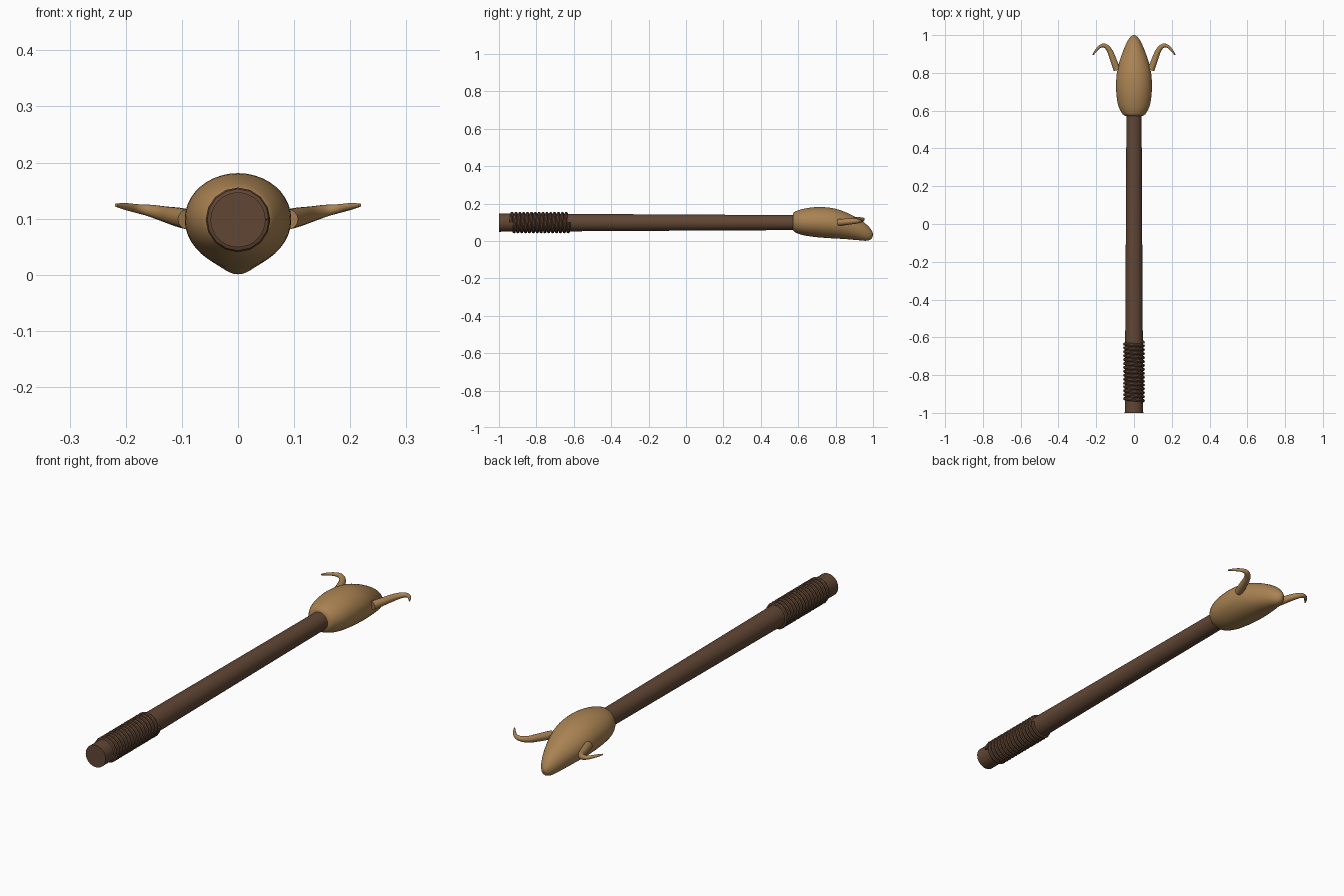
import bpy, bmesh
from math import sin, cos, pi, radians
from mathutils import Vector

cube = bpy.data.objects.get("Cube")
if cube:
    bpy.data.objects.remove(cube)

AXIS_Z = 0.098


def material(name, rgb):
    m = bpy.data.materials.new(name)
    m.use_nodes = True
    m.diffuse_color = (*rgb, 1)
    bsdf = next(n for n in m.node_tree.nodes if n.type == 'BSDF_PRINCIPLED')
    bsdf.inputs["Base Color"].default_value = (*rgb, 1)
    return m


dark_wood = material("dark wood", (0.12, 0.062, 0.035))
tan_bone = material("tan bone", (0.40, 0.225, 0.085))


def spline(points, steps):
    """Smooth Catmull-Rom samples through tuples of any length."""
    pts = [Vector(p) for p in points]
    pts = [2 * pts[0] - pts[1]] + pts + [2 * pts[-1] - pts[-2]]
    out = []
    for a, b, c, d in zip(pts, pts[1:], pts[2:], pts[3:]):
        for i in range(steps):
            t = i / steps
            out.append(0.5 * (2 * b + (c - a) * t + (2 * a - 5 * b + 4 * c - d) * t**2
                              + (3 * b - a - 3 * c + d) * t**3))
    return out + [pts[-2]]


def loft(name, rings, mat, angle=40):
    """Join equal rings of points into a capped, smooth tube."""
    bm = bmesh.new()
    loops = [[bm.verts.new(p) for p in ring] for ring in rings]
    n = len(loops[0])
    for a, b in zip(loops, loops[1:]):
        for i in range(n):
            j = (i + 1) % n
            bm.faces.new((a[i], a[j], b[j], b[i]))
    bm.faces.new(loops[0])
    bm.faces.new(loops[-1])
    bmesh.ops.recalc_face_normals(bm, faces=bm.faces)
    mesh = bpy.data.meshes.new(name)
    bm.to_mesh(mesh)
    bm.free()
    mesh.materials.append(mat)
    ob = bpy.data.objects.new(name, mesh)
    bpy.context.collection.objects.link(ob)
    bpy.ops.object.select_all(action='DESELECT')
    ob.select_set(True)
    bpy.context.view_layer.objects.active = ob
    bpy.ops.object.shade_smooth_by_angle(angle=radians(angle))
    return ob


def tube(name, path, radii, mat, sides):
    """Sweep a circle along a path."""
    rings = []
    for i, p in enumerate(path):
        tangent = (path[min(i + 1, len(path) - 1)] - path[max(i - 1, 0)]).normalized()
        up = Vector((0, 0, 1)) if abs(tangent.z) < 0.95 else Vector((0, 1, 0))
        if name == "grip_coil":
            up = Vector((0, 1, 0))
        u = tangent.cross(up).normalized()
        v = u.cross(tangent)
        rings.append([p + radii[i] * (u * cos(2 * pi * k / sides) + v * sin(2 * pi * k / sides))
                      for k in range(sides)])
    return loft(name, rings, mat)


# Slightly tapered shaft
shaft_path = [Vector((0, y, AXIS_Z)) for y in (-1, -0.35, 0.2, 0.62)]
tube("shaft", shaft_path, (0.049, 0.045, 0.042, 0.040), dark_wood, 32)

# Cord wound around the grip
turns, per_turn = 15, 16
count = turns * per_turn
coil = []
for i in range(count + 1):
    a = 2 * pi * i / per_turn
    coil.append(Vector((0.0485 * cos(a), -0.935 + 0.31 * i / count, AXIS_Z + 0.0485 * sin(a))))
tube("grip_coil", coil, [0.009] * len(coil), dark_wood, 8)

# Head sections: y, half width, top z, bottom z
sections = [
    (0.572, 0.046, 0.145, 0.058), (0.585, 0.063, 0.158, 0.045),
    (0.63, 0.084, 0.172, 0.030), (0.70, 0.094, 0.181, 0.020),
    (0.78, 0.093, 0.176, 0.014), (0.85, 0.080, 0.155, 0.010),
    (0.92, 0.056, 0.120, 0.004), (0.965, 0.036, 0.088, 0.001),
    (0.99, 0.019, 0.060, 0.010), (1.0, 0.004, 0.040, 0.030),
]
head_rings = []
for y, w, top, bottom in spline(sections, 4):
    mid, half = (top + bottom) / 2, (top - bottom) / 2
    head_rings.append([(w * cos(2 * pi * k / 40), y, mid + half * sin(2 * pi * k / 40))
                       for k in range(40)])
loft("head", head_rings, tan_bone, 60)

# Paired hooked horns: x, y, z, radius
horn = [
    (0.090, 0.815, 0.099, 0.018), (0.108, 0.865, 0.103, 0.017),
    (0.130, 0.920, 0.108, 0.014), (0.155, 0.944, 0.114, 0.011),
    (0.180, 0.940, 0.118, 0.008), (0.202, 0.917, 0.122, 0.006),
    (0.217, 0.895, 0.124, 0.003),
]
samples = spline(horn, 4)
for side, sign in (("left", 1), ("right", -1)):
    path = [Vector((sign * s[0], s[1], s[2])) for s in samples]
    tube(side + "_horn", path, [s[3] for s in samples], tan_bone, 14)
